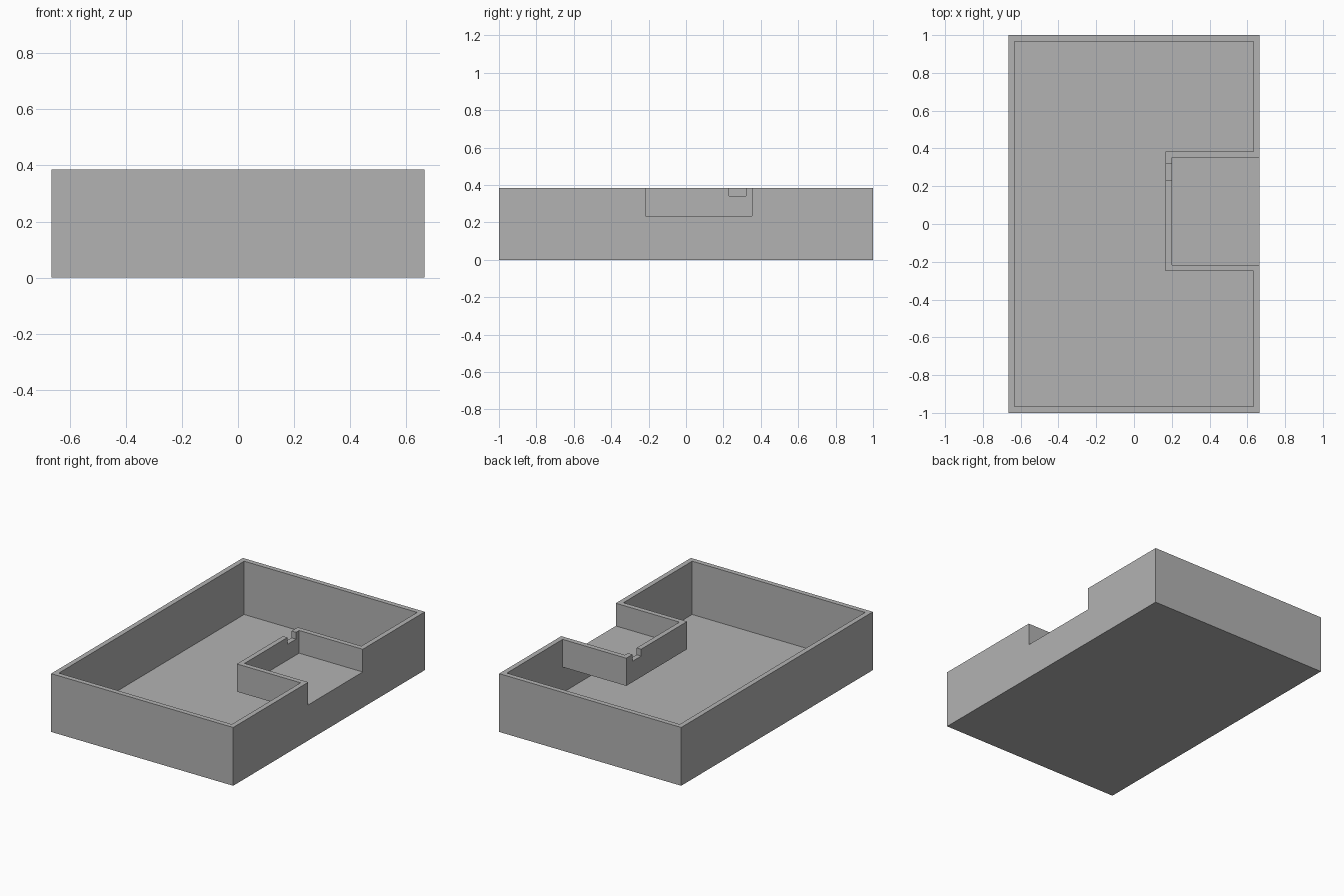
import bpy
import bmesh
from mathutils import Vector

cube = bpy.data.objects.get("Cube")
if cube:
    bpy.data.objects.remove(cube, do_unlink=True)

# Main dimensions
HALF_X, HALF_Y, HEIGHT = 0.665, 1.0, 0.385
WALL = 0.033
ABOVE = HEIGHT + 0.2
RECESS_X, RECESS_FRONT, RECESS_BACK, RECESS_Z = 0.2, -0.217, 0.352, 0.235

grey = bpy.data.materials.new("plain grey")
grey.use_nodes = True
grey.diffuse_color = (0.45, 0.45, 0.45, 1)
grey.node_tree.nodes["Principled BSDF"].inputs["Base Color"].default_value = grey.diffuse_color


def box(name, low, high):
    """Box between two opposite corners."""
    low, high = Vector(low), Vector(high)
    bm = bmesh.new()
    bmesh.ops.create_cube(bm, size=1)
    for v in bm.verts:
        v.co = (low + high) / 2 + v.co * (high - low)
    mesh = bpy.data.meshes.new(name)
    bm.to_mesh(mesh)
    bm.free()
    mesh.materials.append(grey)
    obj = bpy.data.objects.new(name, mesh)
    bpy.context.collection.objects.link(obj)
    return obj


def cut(target, cutter):
    """Subtract the cutter from the target, then discard it."""
    cutter.hide_render = True
    mod = target.modifiers.new("cut", 'BOOLEAN')
    mod.operation = 'DIFFERENCE'
    mod.solver = 'EXACT'
    mod.object = cutter
    bpy.context.view_layer.objects.active = target
    bpy.ops.object.modifier_apply(modifier=mod.name)
    bpy.data.objects.remove(cutter, do_unlink=True)


# Hollow interior, leaving the walls and underside of the side recess
cavity = box("cavity", (WALL - HALF_X, WALL - HALF_Y, WALL),
             (HALF_X - WALL, HALF_Y - WALL, ABOVE))
recess_shell = box("recess_shell",
                   (RECESS_X - WALL, RECESS_FRONT - WALL, RECESS_Z - WALL),
                   (HALF_X + WALL, RECESS_BACK + WALL, ABOVE + WALL))
cut(cavity, recess_shell)

# Tray with its hollow interior
tray = box("tray", (-HALF_X, -HALF_Y, 0), (HALF_X, HALF_Y, HEIGHT))
cut(tray, cavity)

# Side recess, open at the top and the left
cut(tray, box("recess", (RECESS_X, RECESS_FRONT, RECESS_Z),
              (HALF_X + WALL, RECESS_BACK, ABOVE)))

# Small cable notch in the inner recess wall
cut(tray, box("notch", (RECESS_X - 2 * WALL, 0.23, 0.34),
              (RECESS_X + WALL, 0.32, ABOVE)))
